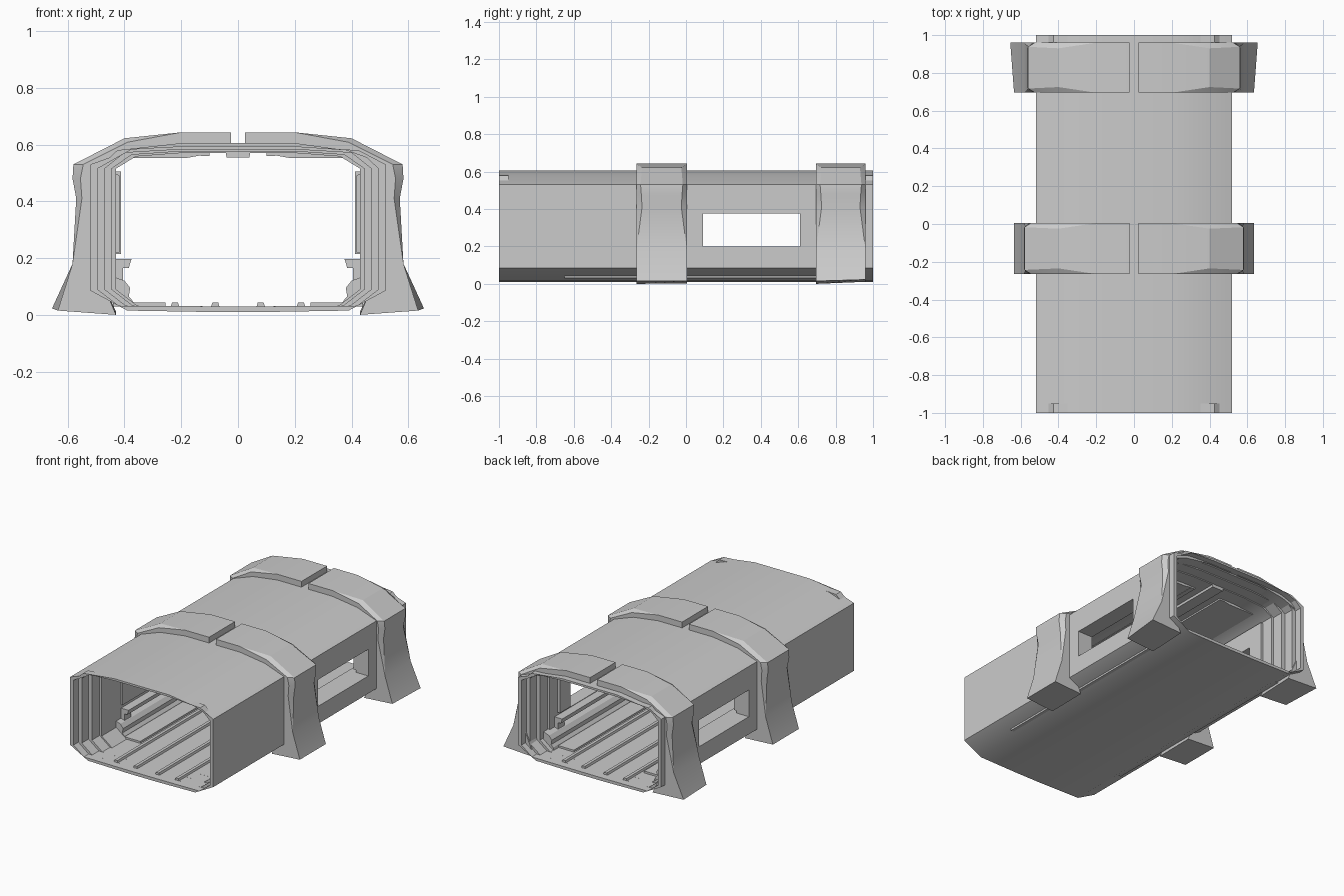
import bpy, bmesh, math

if "Cube" in bpy.data.objects:
    bpy.data.objects.remove(bpy.data.objects["Cube"])


def select_only(ob):
    bpy.ops.object.select_all(action='DESELECT')
    ob.select_set(True)
    bpy.context.view_layer.objects.active = ob


def apply_all(ob):
    select_only(ob)
    for m in list(ob.modifiers):
        bpy.ops.object.modifier_apply(modifier=m.name)


def loft(name, rings, closed=False):
    """Skin equal-length rings of points; cap the ends unless closed."""
    bm = bmesh.new()
    vs = [[bm.verts.new(p) for p in r] for r in rings]
    n = len(vs[0])
    pairs = list(zip(vs, vs[1:])) + ([(vs[-1], vs[0])] if closed else [])
    for a, b in pairs:
        for i in range(n):
            j = (i + 1) % n
            bm.faces.new((a[i], a[j], b[j], b[i]))
    if not closed:
        bm.faces.new(vs[0])
        bm.faces.new(vs[-1])
    bmesh.ops.remove_doubles(bm, verts=bm.verts, dist=1e-5)
    bmesh.ops.dissolve_degenerate(bm, edges=bm.edges, dist=1e-5)
    bmesh.ops.recalc_face_normals(bm, faces=bm.faces)
    me = bpy.data.meshes.new(name)
    bm.to_mesh(me)
    bm.free()
    ob = bpy.data.objects.new(name, me)
    bpy.context.collection.objects.link(ob)
    return ob


def extrude(name, profile, y0, y1, mirror=True):
    ob = loft(name, [[(x, y, z) for x, z in profile] for y in (y0, y1)])
    if mirror:
        ob.modifiers.new("mirror", 'MIRROR')
        apply_all(ob)
    return ob


def rect(x0, x1, z0, z1):
    return [(x0, z0), (x1, z0), (x1, z1), (x0, z1)]


def cut(ob, cutter):
    m = ob.modifiers.new("cut", 'BOOLEAN')
    m.operation, m.solver, m.object = 'DIFFERENCE', 'EXACT', cutter
    apply_all(ob)


def smooth(ob, deg=30):
    select_only(ob)
    bpy.ops.object.shade_smooth_by_angle(angle=math.radians(deg))


def ring(half, y):
    return [(x, y, z) for x, z in half] + [(-x, y, z) for x, z in reversed(half)]


# Corridor shell with stepped rims inside both openings
outer = [(.1, .01), (.39, .015), (.52, .085), (.52, .53), (.38, .58), (.2, .605)]


def inner(w, top):
    return [(.1, .03), (w - .075, .032), (w, .09), (w, .515), (w - .07, top - .012), (.2, top)]


steps = [(inner(.495, .592), .95), (inner(.47, .583), .88),
         (inner(.445, .576), .80), (inner(.43, .57), None)]
rings = [ring(outer, -1), ring(outer, 1)]
y = 1
back = []
for half, depth in steps:
    back.append((half, y))
    if depth is not None:
        back.append((half, depth))
        y = depth
rings += [ring(h, d) for h, d in back]
rings += [ring(h, -d) for h, d in reversed(back)]
shell = loft("corridor_shell", rings, closed=True)

# Raised wall panels around the windows
panel = extrude("window_panel", rect(.412, .45, .215, .505), -.1, .72)

# Window openings through both sides
window = loft("window_cutter", [[(x, .09, .2), (x, .61, .2), (x, .61, .375), (x, .09, .375)]
                                for x in (-.8, .8)])
cut(shell, window)
cut(panel, window)
bpy.data.objects.remove(window)
smooth(shell)

# Outer ribs: (base, shoulder, crown, edge inset) from the roof down to the foot
stations = [
    ((.025, .59), (.025, .643), (.025, .643), 0),
    ((.20, .59), (.20, .643), (.20, .643), 0),
    ((.385, .56), (.39, .608), (.40, .622), .03),
    ((.505, .515), (.545, .53), (.58, .53), .022),
    ((.505, .47), (.555, .48), (.583, .48), .026),
    ((.505, .41), (.55, .41), (.57, .41), .03),
    ((.505, .18), (.583, .18), (.583, .18), 0),
    ((.43, .003), (.635, .015), (.635, .015), 0),
]


def rib(name, y0, y1, upper_dx=0.0, splay=0.0):
    rs = []
    last = len(stations) - 1
    for i, (b, s, c, inset) in enumerate(stations):
        dx = upper_dx if 3 <= i <= 5 else 0
        k = splay if i == last else 0
        rs.append([(b[0], y0, 0 if i == last else b[1]), (s[0] + dx, y0, s[1]),
                   (c[0] + dx, y0 + inset, c[1]), (c[0] + dx + k, y1 - inset, c[1] + k * .4),
                   (s[0] + dx + k, y1, s[1] + k * .4), (b[0], y1, b[1] + k * .4)])
    ob = loft(name, rs)
    ob.modifiers.new("mirror", 'MIRROR').use_mirror_merge = False
    apply_all(ob)
    smooth(ob, 20)


rib("front_rib", -.265, .005)
rib("back_rib", .695, .96, upper_dx=-.02, splay=.02)

# Floor rails and edge plates
for i, x in enumerate((.08, .222)):
    extrude(f"floor_rail_{i + 1}", [(x - .016, .025), (x + .016, .025), (x + .01, .044),
                                    (x - .01, .044)], -.95, .95)
extrude("floor_edge_plate", rect(.255, .375, .025, .044), -.65, .8)

# Ceiling spine, panels and thin strips
extrude("ceiling_spine", [(-.047, .59), (.047, .59), (.04, .555), (-.04, .555)], -.8, .8, False)
extrude("ceiling_panel", [(.13, .562), (.13, .575), (.38, .575), (.38, .553), (.18, .553)], -.7, .7)
extrude("ceiling_strip", rect(.1, .13, .56, .576), -.7, .7)

# Side benches, ledges and ledge brackets
extrude("side_bench", [(.44, .03), (.365, .03), (.37, .048), (.385, .065), (.38, .095),
                       (.40, .12), (.44, .135)], -.65, .85)
extrude("wall_ledge", [(.44, .165), (.385, .165), (.375, .197), (.44, .197)], -.6, .75)
for i, yy in enumerate((-.6, -.15, .68)):
    extrude(f"ledge_bracket_{i + 1}", rect(.405, .44, .12, .17), yy, yy + .07)
# Solid wall panels in the blind front half
extrude("front_wall_panel", [(.45, .22), (.418, .22), (.418, .49), (.45, .51)], -.6, -.2)
